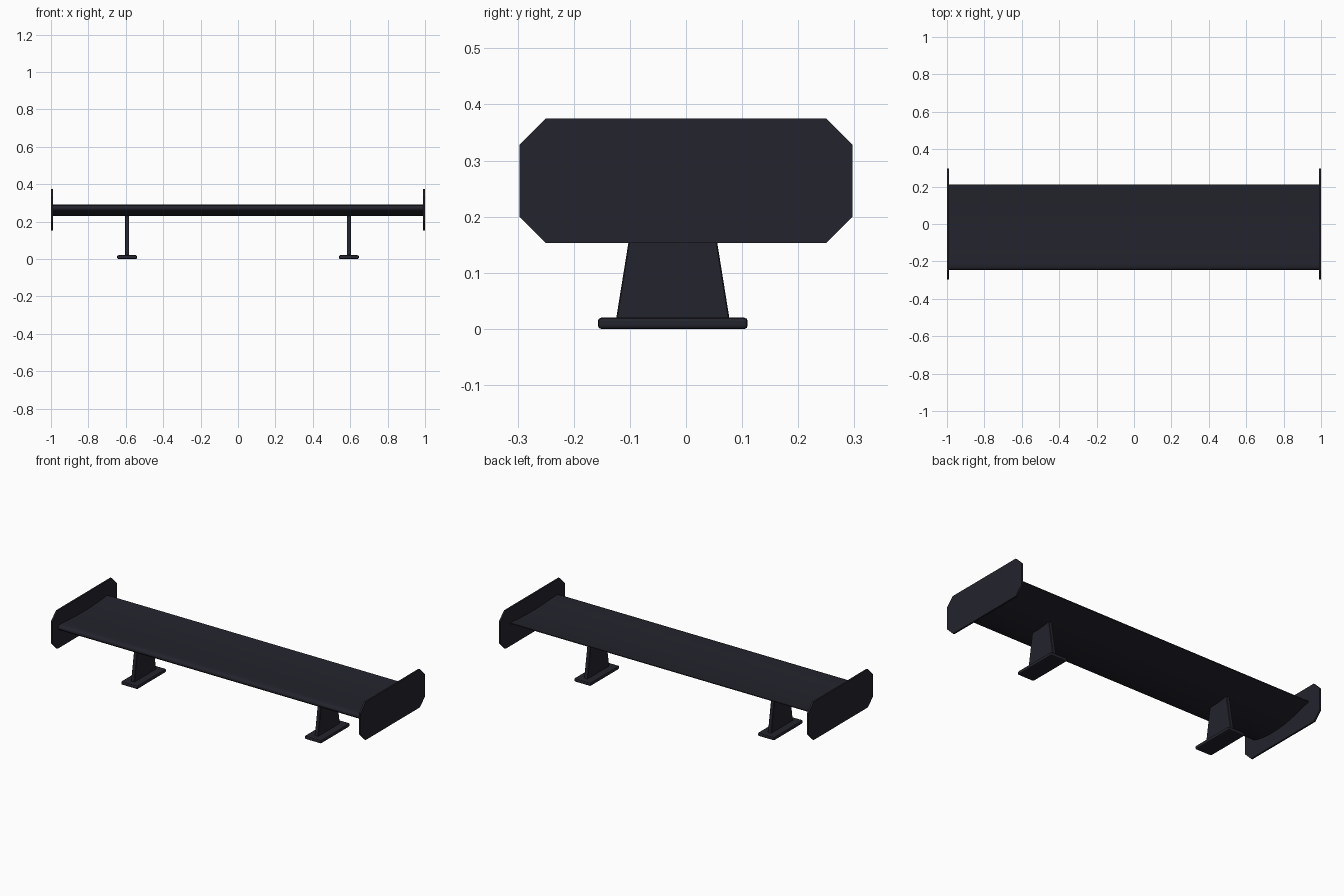
import bpy, bmesh

if "Cube" in bpy.data.objects:
    bpy.data.objects.remove(bpy.data.objects["Cube"])

mat = bpy.data.materials.new("dark blue grey")
mat.diffuse_color = (0.017, 0.017, 0.026, 1)
mat.use_nodes = True
mat.node_tree.nodes["Principled BSDF"].inputs["Base Color"].default_value = mat.diffuse_color


def extrude_x(name, profile, x0, x1, smooth=False):
    """Extrude a (y, z) outline between two x positions."""
    bm = bmesh.new()
    face = bm.faces.new([bm.verts.new((x0, y, z)) for y, z in profile])
    ext = bmesh.ops.extrude_face_region(bm, geom=[face])["geom"]
    verts = [v for v in ext if isinstance(v, bmesh.types.BMVert)]
    bmesh.ops.translate(bm, verts=verts, vec=(x1 - x0, 0, 0))
    bmesh.ops.recalc_face_normals(bm, faces=bm.faces)
    mesh = bpy.data.meshes.new(name)
    bm.to_mesh(mesh)
    bm.free()
    mesh.materials.append(mat)
    ob = bpy.data.objects.new(name, mesh)
    bpy.context.collection.objects.link(ob)
    if smooth:
        bpy.ops.object.select_all(action='DESELECT')
        ob.select_set(True)
        bpy.context.view_layer.objects.active = ob
        bpy.ops.object.shade_smooth_by_angle(angle=0.7)
    return ob


def bevel(ob, width, segments=1):
    mod = ob.modifiers.new("bevel", 'BEVEL')
    mod.width = width
    mod.segments = segments


# Wing blade: inverted aerofoil, rounded nose towards the front
wing = [(-0.245, 0.272), (-0.242, 0.281), (-0.234, 0.286), (-0.215, 0.287),
        (-0.15, 0.283), (-0.05, 0.279), (0.05, 0.279), (0.13, 0.283),
        (0.21, 0.290), (0.21, 0.285), (0.15, 0.268), (0.09, 0.252),
        (0.03, 0.239), (-0.03, 0.232), (-0.09, 0.230), (-0.15, 0.234),
        (-0.20, 0.243), (-0.23, 0.255), (-0.242, 0.264)]
extrude_x("wing_blade", wing, -0.992, 0.992, True)

# Outlines of the mirrored parts
plate = [(-0.297, 0.20), (-0.25, 0.153), (0.25, 0.153), (0.297, 0.20),
         (0.297, 0.328), (0.25, 0.375), (-0.25, 0.375), (-0.297, 0.328)]
stay = [(-0.125, 0.015), (0.078, 0.015), (0.041, 0.245), (-0.088, 0.245)]
foot = [(-0.157, 0.0), (0.11, 0.0), (0.11, 0.02), (-0.157, 0.02)]

for side, s in (("left", -1), ("right", 1)):
    # End plate with clipped corners
    extrude_x(side + "_end_plate", plate, s * 0.99, s * 1.0)
    # Tapered stay under the wing
    bevel(extrude_x(side + "_stay", stay, s * 0.582, s * 0.604), 0.002)
    # Mounting foot
    bevel(extrude_x(side + "_foot", foot, s * 0.54, s * 0.646), 0.006, 2)
